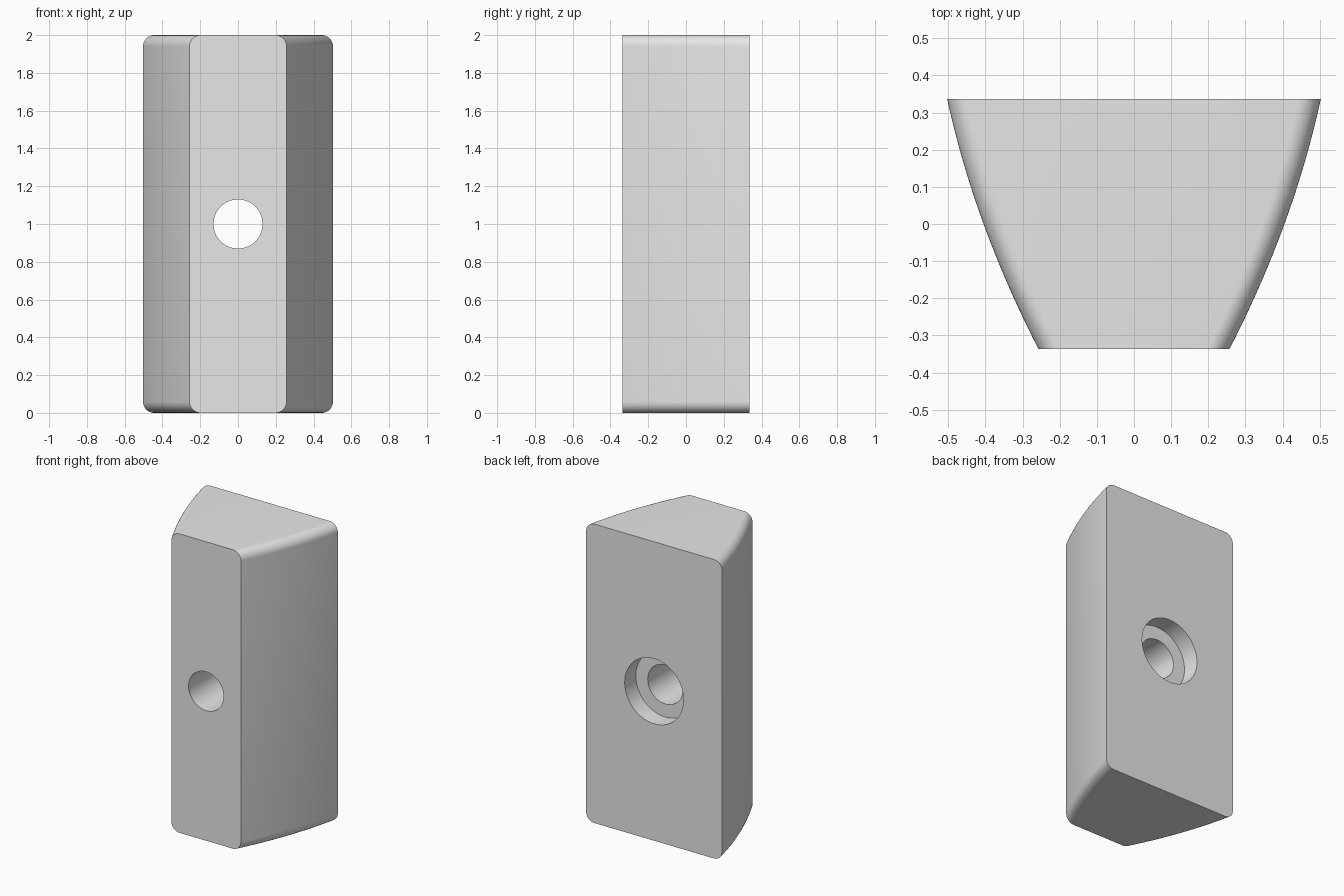
import bpy, bmesh
from math import pi, sin, cos

if "Cube" in bpy.data.objects:
    bpy.data.objects.remove(bpy.data.objects["Cube"])

DEPTH = 0.337       # half depth in y
HEIGHT = 2.0
CORNER = 0.06       # rounded corner radius
BODY_STEPS, CORNER_STEPS, HOLE_SIDES = 24, 10, 64

grey = bpy.data.materials.new("plain grey")
grey.use_nodes = True
grey.diffuse_color = (0.8, 0.8, 0.8, 1)
grey.node_tree.nodes["Principled BSDF"].inputs["Base Color"].default_value = (0.8, 0.8, 0.8, 1)


def loft(name, rings):
    """Closed solid through a list of rings of points."""
    bm = bmesh.new()
    loops = [[bm.verts.new(p) for p in ring] for ring in rings]
    n = len(loops[0])
    for a, b in zip(loops, loops[1:]):
        for i in range(n):
            j = (i + 1) % n
            bm.faces.new((a[i], a[j], b[j], b[i]))
    bm.faces.new(loops[0])
    bm.faces.new(loops[-1])
    bmesh.ops.recalc_face_normals(bm, faces=bm.faces)
    mesh = bpy.data.meshes.new(name)
    bm.to_mesh(mesh)
    bm.free()
    mesh.materials.append(grey)
    obj = bpy.data.objects.new(name, mesh)
    bpy.context.collection.objects.link(obj)
    return obj


def rounded_ring(y):
    """Upright rounded rectangle whose width follows the bowed flank."""
    half = 0.405 + 0.365 * y - 0.22 * y * y
    ring = []
    for quarter, (sx, sz) in enumerate([(1, 1), (-1, 1), (-1, -1), (1, -1)]):
        for k in range(CORNER_STEPS + 1):
            t = (quarter + k / CORNER_STEPS) * pi / 2
            ring.append((sx * (half - CORNER) + CORNER * cos(t), y,
                         HEIGHT / 2 + sz * (HEIGHT / 2 - CORNER) + CORNER * sin(t)))
    return ring


def circle_ring(y, radius):
    angles = [2 * pi * k / HOLE_SIDES for k in range(HOLE_SIDES)]
    return [(radius * cos(t), y, HEIGHT / 2 + radius * sin(t)) for t in angles]


# Tapered body with bowed flanks
body = loft("tapered_block", [rounded_ring(-DEPTH + 2 * DEPTH * i / BODY_STEPS)
                              for i in range(BODY_STEPS + 1)])

# Through hole with a wider recess at the back
floor = DEPTH - 0.118
cutter = loft("hole_cutter", [circle_ring(-0.5, 0.13), circle_ring(floor, 0.13),
                              circle_ring(floor, 0.218), circle_ring(0.5, 0.218)])
cutter.hide_render = True

cut = body.modifiers.new("stepped hole", 'BOOLEAN')
cut.operation = 'DIFFERENCE'
cut.solver = 'EXACT'
cut.object = cutter
bpy.ops.object.select_all(action='DESELECT')
body.select_set(True)
bpy.context.view_layer.objects.active = body
bpy.ops.object.modifier_apply(modifier=cut.name)
bpy.data.objects.remove(cutter)

bpy.ops.object.shade_smooth_by_angle(angle=pi / 6)
